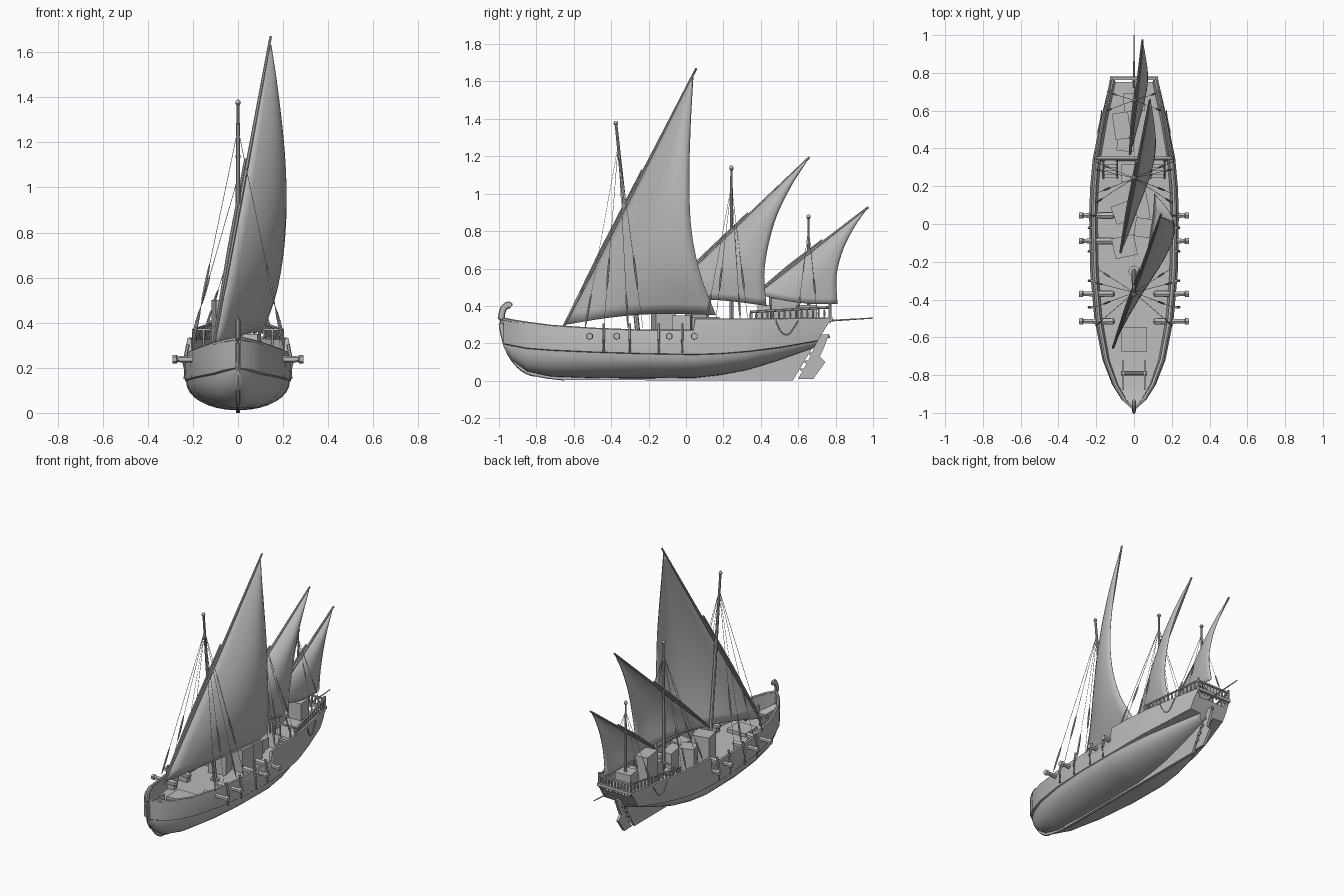
import bpy, bmesh, math
from mathutils import Vector, Matrix

if "Cube" in bpy.data.objects:
    bpy.data.objects.remove(bpy.data.objects["Cube"])

grey = bpy.data.materials.new("plain grey")
grey.use_nodes = True
grey.diffuse_color = (0.5, 0.5, 0.5, 1)
grey.node_tree.nodes["Principled BSDF"].inputs["Base Color"].default_value = (0.5, 0.5, 0.5, 1)
made = []


def finish(name, bm):
    bmesh.ops.recalc_face_normals(bm, faces=bm.faces)
    me = bpy.data.meshes.new(name)
    bm.to_mesh(me)
    bm.free()
    me.materials.append(grey)
    ob = bpy.data.objects.new(name, me)
    bpy.context.collection.objects.link(ob)
    made.append(ob)
    return ob


def loft(name, rings, closed=True, caps=True):
    bm = bmesh.new()
    vs = [[bm.verts.new(p) for p in r] for r in rings]
    n = len(rings[0])
    for a, b in zip(vs, vs[1:]):
        for i in range(n if closed else n - 1):
            j = (i + 1) % n
            bm.faces.new((a[i], a[j], b[j], b[i]))
    if caps:
        bm.faces.new(vs[0])
        bm.faces.new(vs[-1])
    return finish(name, bm)


def tube(name, pts, radius, sides=8):
    pts = [Vector(p) for p in pts]
    radii = radius if isinstance(radius, (list, tuple)) else [radius] * len(pts)
    rings = []
    for i, p in enumerate(pts):
        t = pts[min(i + 1, len(pts) - 1)] - pts[max(i - 1, 0)]
        q = t.to_track_quat('Z', 'X')
        rings.append([p + q @ Vector((math.cos(a), math.sin(a), 0)) * radii[i]
                      for a in (math.tau * k / sides for k in range(sides))])
    return loft(name, rings)


def box(name, at, size, turn=0):
    bm = bmesh.new()
    m = Matrix.Translation(at) @ Matrix.Rotation(math.radians(turn), 4, 'Z') @ Matrix.Diagonal((*size, 1))
    bmesh.ops.create_cube(bm, size=1, matrix=m)
    return finish(name, bm)


def plate(name, outline, thick):
    return loft(name, [[(x, y, z) for y, z in outline] for x in (-thick / 2, thick / 2)])


def spline(pts, n):
    # Smooth path through a few points
    pts = [Vector(p) for p in pts]
    pts = [2 * pts[0] - pts[1]] + pts + [2 * pts[-1] - pts[-2]]
    out = []
    for k in range(n + 1):
        u = k / n * (len(pts) - 3)
        i = min(int(u), len(pts) - 4)
        t = u - i
        a, b, c, d = pts[i:i + 4]
        out.append(0.5 * (2 * b + (c - a) * t + (2 * a - 5 * b + 4 * c - d) * t ** 2
                          + (3 * b - a - 3 * c + d) * t ** 3))
    return out


# Hull stations: y, half width, lower half width, sheer, wale, bottom, deck, rake
stations = [
    (-.975, .012, .008, .33, .20, .18, .25, 0), (-.93, .065, .047, .32, .19, .11, .225, 0),
    (-.85, .115, .099, .307, .175, .05, .21, 0), (-.72, .165, .153, .29, .165, .022, .2, 0),
    (-.5, .208, .2, .275, .155, .014, .195, 0), (-.25, .23, .226, .265, .147, .012, .19, 0),
    (.04, .235, .23, .265, .142, .015, .19, 0), (.05, .235, .23, .325, .142, .015, .19, 0),
    (.2, .23, .217, .325, .147, .03, .19, .05), (.345, .217, .192, .325, .158, .055, .195, .1),
    (.355, .216, .19, .325, .159, .057, .285, .1), (.55, .18, .135, .327, .18, .105, .285, .3),
    (.775, .13, .05, .33, .215, .175, .29, .6)]


def section(y, w, wl, sheer, wale, bottom, deck, rake):
    half = []
    for k in range(9):
        a = k / 8 * math.pi / 2
        half.append((wl * math.sin(a) ** .9, bottom + (wale - .004 - bottom) * (1 - math.cos(a))))
    inner = max(w * .96 - .02, w * .3)
    half += [(w, wale), (w * 1.01, (wale + sheer) / 2), (w * .96, sheer), (inner, sheer),
             (inner * .94, deck), (0, deck + .004)]
    ring = half + [(-x, z) for x, z in half[-2:0:-1]]
    return [(x, y + rake * (z - sheer), z) for x, z in ring]


loft("hull", [section(*s) for s in stations])
for side in (-1, 1):
    tube("rail_cap", [(side * (w * .96 - .008), y, sh) for y, w, wl, sh, *_ in stations], .009, 6)

# Stem, keel and rudder
stem = tube("stem", spline([(0, -.935, .395), (0, -.955, .405), (0, -.982, .37), (0, -.985, .28),
                            (0, -.945, .15), (0, -.87, .06), (0, -.77, .025), (0, -.65, .01)], 28),
            [.012] + [.018] * 10 + [.014] * 12 + [.009] * 6)
stem.scale.x = .6
plate("keel", [(-.72, .03), (-.64, .004), (.57, 0), (.69, .2), (.55, .16), (.3, .06)], .018)
plate("rudder", [(.6, .01), (.68, .008), (.745, .1), (.715, .13), (.735, .17), (.765, .25),
                 (.715, .245), (.66, .12)], .018)
for k in range(4):
    box("rudder_hinge", (0, .625 + k * .024, .06 + k * .042), (.03, .03, .012))
tube("tiller", [(0, .7, .235), (0, .77, .235)], .006)
tube("stern_boom", [(0, .72, .318), (0, 1, .335)], [.005, .003])

# Guns, side timbers and hanging ropes
for side in (-1, 1):
    for y in (-.515, -.37, -.09, .045):
        tube("cannon", [(side * x, y, .238) for x in (.1, .11, .2, .268, .272, .29)],
             [.008, .019, .016, .013, .02, .018], 6)
        box("cannon_carriage", (side * .155, y, .207), (.08, .035, .04))
    for y in (-.44, -.3, -.145, -.02):
        tube("side_timber", [(side * .222, y, .305), (side * .238, y, .22), (side * .234, y, .15)], .008, 6)
    tube("rope_loop", spline([(side * .193, .48, .32), (side * .187, .51, .26), (side * .178, .55, .25),
                              (side * .171, .6, .32)], 12), .003, 6)

# Aft railing on both sides and across the stern
for side in (-1, 1):
    a, b = Vector((side * .198, .345, .33)), Vector((side * .121, .77, .345))
    lift = Vector((0, 0, .038))
    tube("rail", [a + lift, b + lift * 1.25], .007, 6)
    for k in range(15):
        p = a.lerp(b, k / 14)
        tube("baluster", [p - lift * .3, p + lift * .4, p + lift], [.004, .007, .004], 6)
    tube("stern_post", [b - lift * .5, b + lift * 1.7], .008, 6)
for y, w, z in ((.77, .12, .345), (.35, .19, .325)):
    box("cross_rail", (0, y, z + .045), (w * 2, .014, .01))
    for k in range(11):
        x = -w + k * w / 5
        if y > .5 or abs(abs(x) - .12) > .03:
            tube("baluster", [(x, y, z - .04), (x, y, z + .02), (x, y, z + .045)], [.004, .007, .004], 6)
box("stern_sill", (0, .772, .33), (.255, .02, .02))

# Stairs to the aft deck
for side in (-1, 1):
    for k in range(5):
        box("stair_step", (side * .125, .255 + k * .018, .2 + k * .018), (.07, .022, .008))
    for dx in (-.036, .036):
        tube("stair_side", [(side * .125 + dx, .24, .19), (side * .125 + dx, .345, .29)], .005, 4)

# Deck fittings
box("hatch", (0, -.61, .208), (.14, .13, .03))
for side in (-1, 1):
    box("windlass_cheek", (side * .057, -.8, .235), (.01, .16, .05))
tube("windlass_drum", [(-.07, -.79, .245), (.07, -.79, .245)], .011)

# Cargo: centre, size, turn
for at, size, turn in (((-.05, -.12, .285), (.12, .11, .2), 12), ((.05, -.02, .27), (.09, .1, .16), -8),
                       ((-.06, .06, .28), (.1, .1, .18), 20), ((.04, .1, .265), (.07, .15, .15), 10),
                       ((-.03, .27, .23), (.08, .09, .08), 0), ((-.065, .52, .393), (.085, .14, .214), 8),
                       ((-.045, .42, .345), (.09, .07, .12), -5), ((0, .645, .345), (.11, .1, .12), 5)):
    box("crate", at, size, turn)

# Masts and rigging: top, foot, shroud feet along y, foot z, foot half width, radius
rigs = [((-.375, 1.38), (-.25, .18), (-.54, -.44, -.31, -.23), .28, .205, .014),
        ((.243, 1.14), (.243, .18), (.11, .16, .29, .33), .33, .205, .012),
        ((.655, .88), (.655, .28), (.6, .7), .37, .145, .01)]
for (ty, tz), (fy, fz), feet, z, w, r in rigs:
    foot, top = Vector((0, fy, fz)), Vector((0, ty, tz))
    tube("mast", [foot, foot.lerp(top, .5), top], [r, r * .85, r * .5])
    tube("mast_ring", [foot, foot + Vector((0, 0, .025))], r * 2.1, 12)
    tube("mast_cap", [top + Vector((0, 0, d)) for d in (-.018, -.007, .002, .01)], [.005, .012, .011, .004])
    hound = foot.lerp(top, .9)
    for side in (-1, 1):
        for k, y in enumerate(feet):
            end = Vector((side * w, y, z))
            tube("shroud", [hound, end], .0013, 4)
            u = .1 + .2 * (k % 2)
            tube("tackle_block", [end.lerp(hound, u + d) for d in (-.09, -.06, 0, .06, .09)],
                 [.002, .005, .006, .005, .002], 6)


def sail(tack, peak, leech, belly, foot_rise):
    # Lateen sail: rows run from the yard to the curved leech, fullest at mid height
    tack, peak = Vector(tack), Vector(peak)
    n, m = 20, 10
    edge = spline(leech, n)
    rows = []
    for i in range(n + 1):
        s = i / n * .965 + .01
        a = tack.lerp(peak, s)
        row = []
        for j in range(m + 1):
            t = j / m
            p = a.lerp(edge[i], t)
            p.x += belly * math.sin(math.pi * t) ** .85 * math.sin(math.pi * (.2 + .8 * s)) ** .8 if 0 < j < m else 0
            p.z += foot_rise * math.sin(math.pi * t) * (1 - s) ** 4
            row.append(p)
        rows.append(row)
    ob = loft("sail", rows, closed=False, caps=False)
    mod = ob.modifiers.new("thickness", 'SOLIDIFY')
    mod.thickness = .003
    # Yard made of two overlapping spars
    along = peak - tack
    tube("yard", [tack, tack + along * .5, peak], [.006, .009, .006])
    off = Vector((-.01, -.005, .01))
    tube("yard_lower_spar", [tack + off * .3, tack + along * .3 + off, tack + along * .6 + off],
         [.005, .008, .006])


sail((-.11, -.655, .285), (.145, .055, 1.67),
     [(.11, .16, .35), (.178, .08, .56), (.207, .03, .8), (.207, .018, 1.06), (.178, .025, 1.36),
      (.142, .04, 1.63)], .07, .03)
sail((-.07, -.15, .42), (.085, .66, 1.195),
     [(.07, .43, .4), (.1, .42, .6), (.105, .47, .84), (.095, .555, 1.03), (.083, .645, 1.175)],
     .045, .02)
sail((-.02, .37, .46), (.045, .975, .928),
     [(.05, .81, .41), (.065, .805, .56), (.065, .84, .7), (.055, .9, .82), (.044, .965, .915)],
     .03, -.02)

# Smooth shading with sharp edges kept
bpy.ops.object.select_all(action='DESELECT')
for ob in made:
    ob.select_set(True)
bpy.context.view_layer.objects.active = made[0]
bpy.ops.object.shade_smooth_by_angle(angle=math.radians(35))
